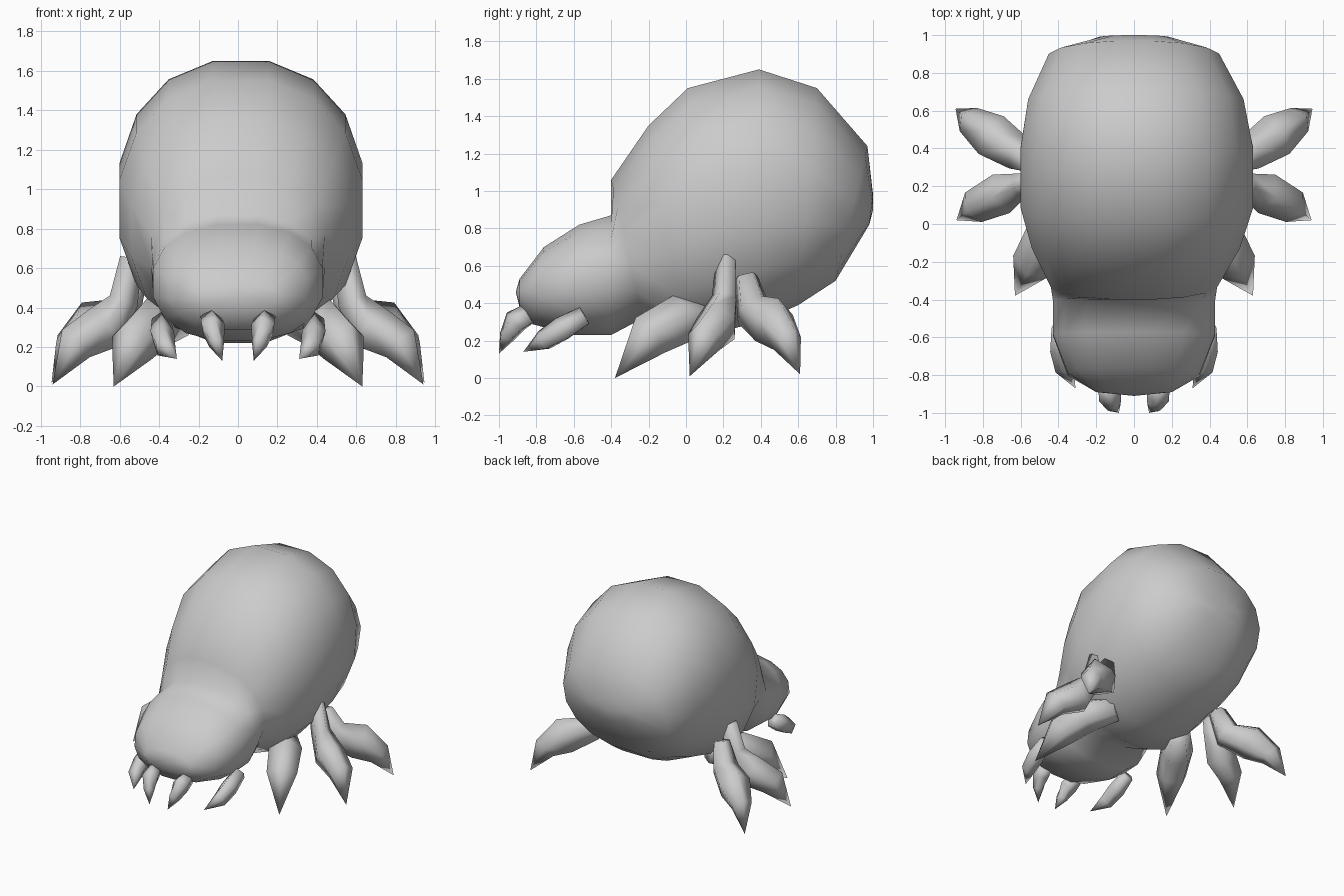
import bpy, bmesh, math
from mathutils import Vector

if "Cube" in bpy.data.objects:
    bpy.data.objects.remove(bpy.data.objects["Cube"])

grey = bpy.data.materials.new("shell_grey")
grey.diffuse_color = (0.6, 0.6, 0.6, 1)
grey.use_nodes = True
grey.node_tree.nodes["Principled BSDF"].inputs["Base Color"].default_value = grey.diffuse_color


def skin(name, rings, tip_start=None, tip_end=None):
    """Join rings of points into a smooth closed surface."""
    bm = bmesh.new()
    loops = [[bm.verts.new(p) for p in ring] for ring in rings]
    n = len(loops[0])
    for a, b in zip(loops, loops[1:]):
        for i in range(n):
            j = (i + 1) % n
            bm.faces.new((a[i], a[j], b[j], b[i]))
    for loop, tip in ((loops[0], tip_start), (loops[-1], tip_end)):
        if tip is None:
            bm.faces.new(loop)
        else:
            v = bm.verts.new(tip)
            for i in range(n):
                bm.faces.new((loop[i], loop[(i + 1) % n], v))
    bmesh.ops.recalc_face_normals(bm, faces=bm.faces)
    for f in bm.faces:
        f.smooth = True
    me = bpy.data.meshes.new(name)
    bm.to_mesh(me)
    bm.free()
    me.materials.append(grey)
    ob = bpy.data.objects.new(name, me)
    bpy.context.collection.objects.link(ob)
    return ob


# Body: tilted rounded sections
# (top y, top z, bottom y, bottom z, half width, x shift, squareness)
SECTIONS = [
    (-0.89, 0.53, -0.89, 0.38, 0.20, 0, 2.2),
    (-0.76, 0.70, -0.83, 0.29, 0.35, 0, 2.3),
    (-0.57, 0.82, -0.60, 0.23, 0.43, 0, 2.3),
    (-0.40, 0.87, -0.40, 0.23, 0.43, 0, 2.3),
    (-0.40, 1.06, -0.23, 0.32, 0.44, 0, 2.2),
    (-0.20, 1.35, -0.02, 0.22, 0.55, .01, 2.2),
    (0.01, 1.55, 0.20, 0.25, 0.615, .015, 2.2),
    (0.39, 1.65, 0.42, 0.31, 0.615, .015, 2.2),
    (0.70, 1.55, 0.60, 0.39, 0.57, .01, 2.2),
    (0.97, 1.24, 0.80, 0.52, 0.45, 0, 2.1),
    (1.00, 0.98, 0.98, 0.82, 0.18, 0, 2),
]
SIDES = 16


def section(ty, tz, by, bz, w, shift, square):
    ring = []
    limit = math.cos(math.pi / SIDES)
    for i in range(SIDES):
        a = 2 * math.pi * (i + 0.5) / SIDES
        s, c = math.sin(a) / limit, math.cos(a) / limit
        x = math.copysign(abs(s) ** (2 / square), s) * w + shift
        t = 0.5 + 0.5 * math.copysign(abs(c) ** (2 / square), c)
        ring.append((x, by + (ty - by) * t, bz + (tz - bz) * t))
    return ring


skin("body", [section(*s) for s in SECTIONS], (0, -0.91, 0.46), (0, 1.0, 0.9))


# Legs and claws: tapering five-sided limbs, mirrored to both sides
def limb(name, path, radii):
    pts = [Vector(p) for p in path]
    for side, label in ((1, "right"), (-1, "left")):
        rings = []
        for k, r in enumerate(radii):
            d = (pts[k + 1] - pts[max(k - 1, 0)]).normalized()
            u = d.cross(Vector((0, 0, 1))).normalized()
            v = u.cross(d)
            ring = []
            for i in range(5):
                a = 2 * math.pi * i / 5
                p = pts[k] + r * (0.9 * math.sin(a) * u + math.cos(a) * v)
                ring.append((p.x * side, p.y, p.z))
            rings.append(ring)
        tip = pts[-1]
        skin(f"{name}_{label}", rings, None, (tip.x * side, tip.y, tip.z))


limb("front_leg", [(.30, .15, .34), (.44, -.03, .31), (.53, -.20, .22), (.63, -.38, 0)],
     [.10, .14, .13])
limb("middle_leg", [(.54, .22, .65), (.58, .21, .43), (.68, .17, .29),
                    (.83, .10, .21), (.94, .02, .01)], [.06, .08, .13, .105])
limb("rear_leg", [(.53, .32, .54), (.59, .36, .36), (.74, .46, .30), (.86, .54, .20),
                  (.945, .61, .02)], [.07, .11, .14, .09])
limb("front_claw", [(.14, -.84, .34), (.13, -.91, .30), (.11, -.96, .22), (.08, -1.0, .13)],
     [.06, .07, .045])
limb("side_claw", [(.39, -.54, .33), (.385, -.66, .26), (.37, -.76, .20), (.31, -.87, .14)],
     [.055, .07, .06])
